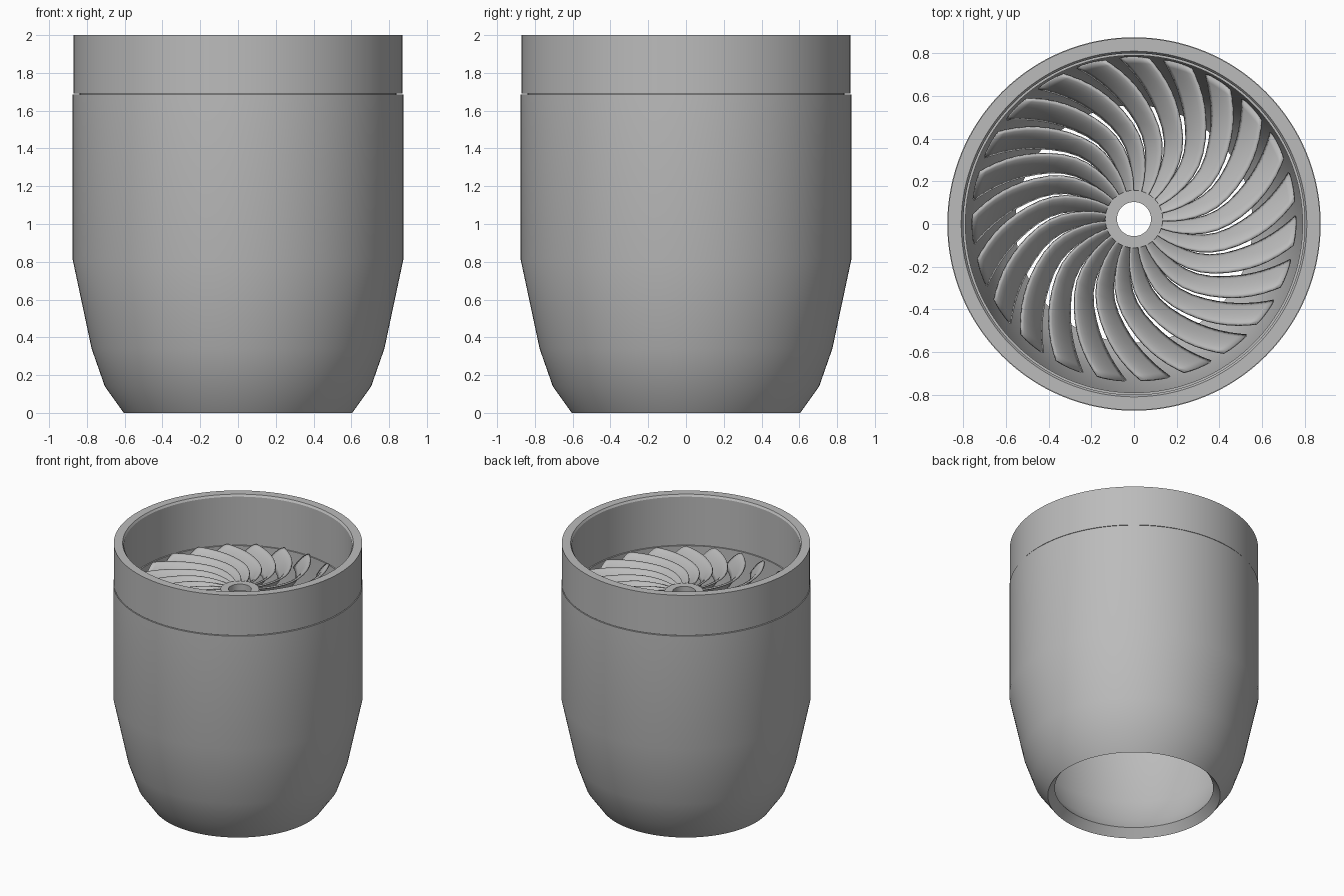
import bpy, bmesh, math
from mathutils import Vector, Matrix

cube = bpy.data.objects.get("Cube")
if cube:
    bpy.data.objects.remove(cube)

grey = bpy.data.materials.new("mid_grey")
grey.use_nodes = True
COLOUR = (0.5, 0.5, 0.5, 1)
grey.diffuse_color = COLOUR
grey.node_tree.nodes["Principled BSDF"].inputs["Base Color"].default_value = COLOUR


def make_object(name, bm, angle):
    bmesh.ops.recalc_face_normals(bm, faces=bm.faces)
    mesh = bpy.data.meshes.new(name)
    bm.to_mesh(mesh)
    bm.free()
    mesh.materials.append(grey)
    obj = bpy.data.objects.new(name, mesh)
    bpy.context.collection.objects.link(obj)
    bpy.ops.object.select_all(action='DESELECT')
    obj.select_set(True)
    bpy.context.view_layer.objects.active = obj
    bpy.ops.object.shade_smooth_by_angle(angle=math.radians(angle))
    return obj


def lathe(name, profile, segments=128, centre_y=0):
    """Spin a closed (radius, height) loop around the vertical axis."""
    bm = bmesh.new()
    verts = [bm.verts.new((r, 0, z)) for r, z in profile]
    edges = [bm.edges.new((a, b)) for a, b in zip(verts, verts[1:] + verts[:1])]
    bmesh.ops.spin(bm, geom=verts + edges, cent=(0, 0, 0), axis=(0, 0, 1),
                   angle=math.tau, steps=segments)
    bmesh.ops.remove_doubles(bm, verts=bm.verts, dist=1e-4)
    bmesh.ops.translate(bm, verts=bm.verts, vec=(0, centre_y, 0))
    return make_object(name, bm, 32)


# Tapered housing, open at the bottom
lathe("housing", [(.605, 0), (.705, .14), (.775, .34), (.875, .81), (.875, 1.685),
                  (.84, 1.685), (.84, 1.61), (.79, 1.61), (.79, .81),
                  (.71, .36), (.64, .17), (.556, .06)])

# Collar with a lip that seats inside the housing
lathe("collar", [(.84, 1.61), (.84, 1.69), (.872, 1.69), (.872, 2),
                 (.81, 2), (.80, 1.985), (.80, 1.61)])

# Impeller hub
WHEEL_Y, WHEEL_Z = .023, 1.635
lathe("hub", [(.08, WHEEL_Z), (.135, WHEEL_Z), (.135, WHEEL_Z - .05),
              (.08, WHEEL_Z - .05)], 48, WHEEL_Y)

# Swept blades: radius, sweep angle, width angle
BLADES, ACROSS, ALONG = 23, 7, 16
STATIONS = [(.11, -38, 16), (.2, -37, 16), (.36, -30, 14),
            (.53, -17, 13), (.65, -8, 12), (.755, 0, 10.5)]


def station(t):
    """Smoothly interpolate the blade stations, t from 0 to 1."""
    p = t * (len(STATIONS) - 1)
    i = min(int(p), len(STATIONS) - 2)
    f = p - i
    pts = [Vector(STATIONS[max(0, min(len(STATIONS) - 1, k))])
           for k in range(i - 1, i + 3)]
    a, b, c, d = pts
    return b + .5 * f * (c - a + f * (2*a - 5*b + 4*c - d + f * (3*(b - c) + d - a)))


bm = bmesh.new()
for n in range(BLADES):
    turn = 90 + n * 360 / BLADES
    rows = []
    for i in range(ALONG + 1):
        r, sweep, width = station(i / ALONG)
        drop = r * math.radians(width)
        row = []
        for j in range(ACROSS + 1):
            s = j / ACROSS
            a = math.radians(turn + sweep + width * (s - .5))
            row.append(bm.verts.new((r * math.cos(a), r * math.sin(a) + WHEEL_Y,
                                     WHEEL_Z - drop * s ** 1.6)))
        rows.append(row)
    for lower, upper in zip(rows, rows[1:]):
        for j in range(ACROSS):
            bm.faces.new((lower[j], upper[j], upper[j + 1], lower[j + 1]))
blades = make_object("impeller_blades", bm, 60)
solid = blades.modifiers.new("thickness", 'SOLIDIFY')
solid.thickness = .012
solid.offset = -1
